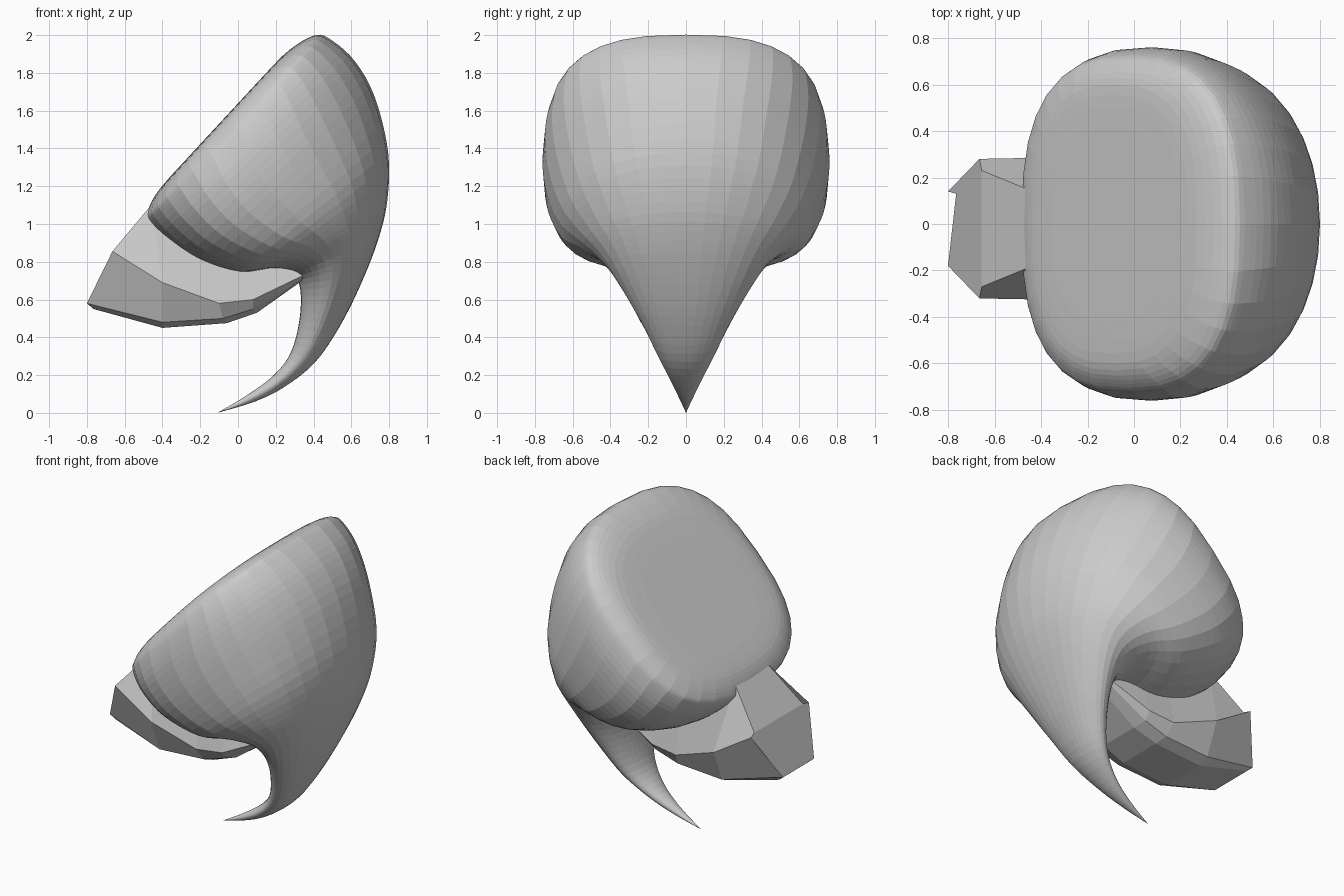
import bpy, bmesh, math

def make_object(name, bm):
    bmesh.ops.recalc_face_normals(bm, faces=bm.faces)
    me = bpy.data.meshes.new(name)
    bm.to_mesh(me)
    bm.free()
    ob = bpy.data.objects.new(name, me)
    bpy.context.collection.objects.link(ob)
    return ob

def loft(name, rings):
    """Skin a list of equally sized point rings and close both ends."""
    bm = bmesh.new()
    vs = [[bm.verts.new(p) for p in r] for r in rings]
    n = len(vs[0])
    for a, b in zip(vs, vs[1:]):
        for i in range(n):
            j = (i + 1) % n
            bm.faces.new((a[i], a[j], b[j], b[i]))
    bm.faces.new(vs[0])
    bm.faces.new(vs[-1])
    bmesh.ops.remove_doubles(bm, verts=bm.verts, dist=0.0005)
    return make_object(name, bm)

def spline(rows, steps):
    """Catmull-Rom interpolation through rows of numbers."""
    out = []
    for k in range(len(rows) - 1):
        p0, p1 = rows[max(k - 1, 0)], rows[k]
        p2, p3 = rows[k + 1], rows[min(k + 2, len(rows) - 1)]
        for s in range(steps):
            t = s / steps
            out.append([0.5 * (2 * b + (c - a) * t + (2 * a - 5 * b + 4 * c - d) * t * t
                               + (3 * b - a - 3 * c + d) * t ** 3)
                        for a, b, c, d in zip(p0, p1, p2, p3)])
    out.append(list(rows[-1]))
    return out

def spow(v, p):
    return math.copysign(abs(v) ** p, v)

# Claw: inner x,z / outer x,z / half width / inner and outer squareness / widest point
claw_sections = [
    (-0.36, 1.25, 0.14, 1.79, 0.42, 2.7, 2.7, 0.50),
    (-0.44, 1.15, 0.27, 1.92, 0.60, 2.7, 2.7, 0.50),
    (-0.48, 1.06, 0.41, 2.00, 0.69, 2.7, 2.7, 0.50),
    (-0.47, 1.01, 0.50, 1.97, 0.735, 2.7, 2.5, 0.50),
    (-0.38, 0.92, 0.62, 1.86, 0.76, 2.7, 2.3, 0.45),
    (-0.22, 0.81, 0.725, 1.67, 0.74, 2.7, 2.15, 0.42),
    (0.00, 0.74, 0.795, 1.38, 0.67, 2.6, 2.1, 0.42),
    (0.18, 0.76, 0.79, 1.12, 0.57, 2.4, 2.0, 0.44),
    (0.29, 0.735, 0.74, 0.91, 0.455, 2.2, 2.0, 0.48),
    (0.33, 0.65, 0.65, 0.68, 0.345, 2.0, 2.0, 0.50),
    (0.325, 0.49, 0.54, 0.46, 0.235, 2.0, 2.0, 0.50),
    (0.28, 0.32, 0.41, 0.27, 0.145, 2.0, 2.0, 0.50),
    (0.19, 0.20, 0.25, 0.14, 0.08, 2.0, 2.0, 0.50),
    (0.05, 0.095, 0.09, 0.06, 0.035, 2.0, 2.0, 0.50),
    (-0.11, 0.0, -0.11, 0.0, 0.0, 2.0, 2.0, 0.50),
]
SIDES = 32
rings = []
for xi, zi, xo, zo, w, e_in, e_out, m in spline(claw_sections, 4):
    ring = []
    for i in range(SIDES):
        c, s = math.cos(2 * math.pi * i / SIDES), math.sin(2 * math.pi * i / SIDES)
        e = e_out if c > 0 else e_in
        u = m + spow(c, 2 / e) * ((1 - m) if c > 0 else m)
        ring.append((xi + (xo - xi) * u, w * spow(s, 2 / e), zi + (zo - zi) * u))
    rings.append(ring)
loft("hooked_claw", rings)

# Low-poly thumb: bottom, lower side, upper side, top of each section as (x, half width, z)
thumb_sections = [
    ((-0.765, 0.15, 0.55), (-0.80, 0.16, 0.58), (-0.665, 0.30, 0.855), (-0.655, 0.25, 0.865)),
    ((-0.40, 0.15, 0.45), (-0.40, 0.22, 0.48), (-0.40, 0.305, 0.69), (-0.46, 0.17, 1.10)),
    ((-0.06, 0.15, 0.475), (-0.08, 0.22, 0.50), (-0.10, 0.27, 0.58), (-0.10, 0.17, 1.08)),
    ((0.10, 0.14, 0.53), (0.08, 0.22, 0.55), (0.08, 0.26, 0.60), (0.15, 0.17, 1.0)),
    ((0.34, 0.13, 0.70), (0.34, 0.20, 0.71), (0.35, 0.22, 0.73), (0.40, 0.15, 0.92)),
]
OFF = -0.02
loft("thumb", [[(x, OFF - y, z) for x, y, z in s] + [(x, OFF + y, z) for x, y, z in reversed(s)]
               for s in thumb_sections])
